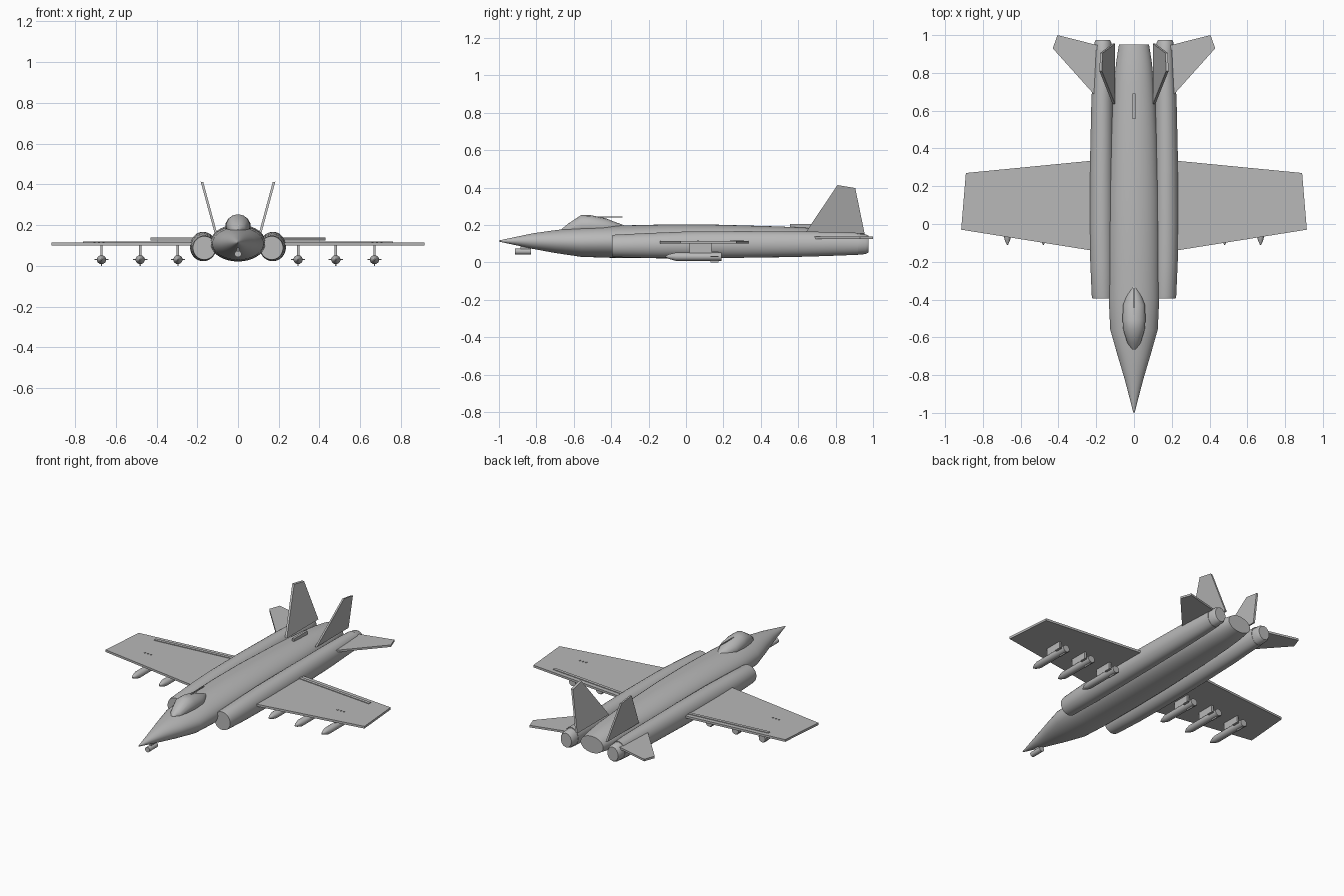
import bpy, bmesh, math
from mathutils import Vector

grey = bpy.data.materials.new("airframe grey")
grey.diffuse_color = (0.48, 0.48, 0.48, 1)


def finish(name, bm, angle=35):
    bmesh.ops.recalc_face_normals(bm, faces=bm.faces)
    me = bpy.data.meshes.new(name)
    bm.to_mesh(me)
    bm.free()
    me.materials.append(grey)
    ob = bpy.data.objects.new(name, me)
    bpy.context.collection.objects.link(ob)
    if angle:
        bpy.ops.object.select_all(action='DESELECT')
        ob.select_set(True)
        bpy.context.view_layer.objects.active = ob
        bpy.ops.object.shade_smooth_by_angle(angle=math.radians(angle))
    return ob


def loft(name, stations, sides=32, angle=35):
    """Elliptical rings along y; station = (y, centre x, half width, bottom z, top z)."""
    bm = bmesh.new()
    rings = []
    for y, cx, w, lo, hi in stations:
        cz, h = (lo + hi) / 2, (hi - lo) / 2
        rings.append([bm.verts.new((cx + w * math.cos(a), y, cz + h * math.sin(a)))
                      for a in (math.tau * (i + 0.5) / sides for i in range(sides))])
    for r, s in zip(rings, rings[1:]):
        for i in range(sides):
            j = (i + 1) % sides
            bm.faces.new((r[i], r[j], s[j], s[i]))
    bm.faces.new(rings[0])
    bm.faces.new(rings[-1])
    return finish(name, bm, angle)


def slab(name, points, offset):
    """Extrude a planar outline by an offset vector."""
    bm = bmesh.new()
    f = bm.faces.new([bm.verts.new(p) for p in points])
    new = bmesh.ops.extrude_face_region(bm, geom=[f], use_keep_orig=True)
    bmesh.ops.translate(bm, vec=Vector(offset),
                        verts=[v for v in new["geom"] if isinstance(v, bmesh.types.BMVert)])
    return finish(name, bm, 0)


def box(name, x, y, z):
    return slab(name, [(x[0], y[0], z[0]), (x[1], y[0], z[0]), (x[1], y[1], z[0]), (x[0], y[1], z[0])],
                (0, 0, z[1] - z[0]))


# Fuselage
loft("fuselage", [
    (-1.0, 0, 0.003, 0.111, 0.117), (-0.82, 0, 0.05, 0.072, 0.155),
    (-0.70, 0, 0.086, 0.050, 0.172), (-0.56, 0, 0.126, 0.029, 0.188),
    (-0.40, 0, 0.134, 0.024, 0.196), (-0.10, 0, 0.136, 0.021, 0.203),
    (0.15, 0, 0.134, 0.022, 0.202), (0.50, 0, 0.122, 0.027, 0.192),
    (0.75, 0, 0.106, 0.034, 0.180), (0.86, 0, 0.094, 0.040, 0.170),
    (0.95, 0, 0.080, 0.052, 0.157)], 40)

# Canopy with its antenna
loft("canopy", [
    (-0.665, 0, 0.008, 0.165, 0.178), (-0.63, 0, 0.036, 0.145, 0.207),
    (-0.56, 0, 0.058, 0.14, 0.253), (-0.51, 0, 0.062, 0.14, 0.252),
    (-0.43, 0, 0.060, 0.14, 0.236), (-0.37, 0, 0.036, 0.15, 0.212),
    (-0.33, 0, 0.008, 0.17, 0.198)], 14, 40)
box("antenna", (-0.003, 0.003), (-0.54, -0.34), (0.241, 0.246))

# Spine blade and chin sensor
box("spine_blade", (-0.007, 0.007), (0.555, 0.69), (0.17, 0.206))
loft("chin_sensor", [(-0.915, 0, 0.017, 0.042, 0.074), (-0.83, 0, 0.017, 0.042, 0.074)], 16)
box("sensor_mount", (-0.006, 0.006), (-0.885, -0.835), (0.065, 0.10))

for side, s in (("right", 1), ("left", -1)):
    # Engine nacelle and nozzle
    loft(side + "_nacelle", [
        (-0.395, s * 0.165, 0.056, 0.030, 0.145), (-0.38, s * 0.166, 0.058, 0.028, 0.148),
        (-0.20, s * 0.169, 0.063, 0.023, 0.157), (0.0, s * 0.171, 0.065, 0.022, 0.165),
        (0.30, s * 0.171, 0.063, 0.024, 0.167), (0.65, s * 0.168, 0.058, 0.030, 0.165),
        (0.82, s * 0.165, 0.052, 0.036, 0.162), (0.92, s * 0.165, 0.048, 0.040, 0.158)], 28)
    loft(side + "_nozzle", [
        (0.90, s * 0.165, 0.047, 0.040, 0.156), (0.96, s * 0.165, 0.046, 0.044, 0.150),
        (0.975, s * 0.165, 0.038, 0.052, 0.142)], 14)
    # Wing with trailing flap plate and hardpoint plates
    slab(side + "_wing", [(s * x, y, 0.100) for x, y in
         ((0.10, -0.16), (0.915, -0.03), (0.89, 0.27), (0.10, 0.347))], (0, 0, 0.014))
    slab(side + "_flap", [(s * x, y, 0.110) for x, y in
         ((0.20, 0.29), (0.76, 0.235), (0.76, 0.255), (0.20, 0.31))], (0, 0, 0.008))
    for k in range(3):
        x = s * (0.66 + 0.022 * k)
        box(side + "_hardpoint_plate", (x - 0.004, x + 0.004), (0.06, 0.07), (0.112, 0.117))
    # Horizontal tail
    slab(side + "_tailplane", [(s * x, y, 0.125) for x, y in
         ((0.17, 0.64), (0.215, 0.69), (0.43, 0.93), (0.405, 1.0), (0.215, 0.952), (0.17, 0.94))],
         (0, 0, 0.013))
    # Canted fin
    slab(side + "_fin", [(s * (0.10 + 0.27 * (z - 0.15)), y, z) for y, z in
         ((0.635, 0.15), (0.81, 0.41), (0.905, 0.394), (0.955, 0.15))], (s * 0.013, 0, 0.003))
    # Underwing stores on pylons
    for x in (0.295, 0.48, 0.67):
        c = s * x
        box(side + "_pylon", (c - 0.006, c + 0.006), (0.02, 0.135), (0.045, 0.102))
        loft(side + "_store", [
            (-0.11, c, 0.003, 0.028, 0.034), (-0.09, c, 0.013, 0.018, 0.044),
            (-0.055, c, 0.023, 0.008, 0.052), (0.19, c, 0.023, 0.008, 0.052)], 14)
        box(side + "_store_fins", (c - 0.035, c + 0.035), (0.13, 0.175), (0.028, 0.033))
        box(side + "_store_keel", (c - 0.003, c + 0.003), (0.13, 0.175), (0.0, 0.058))
